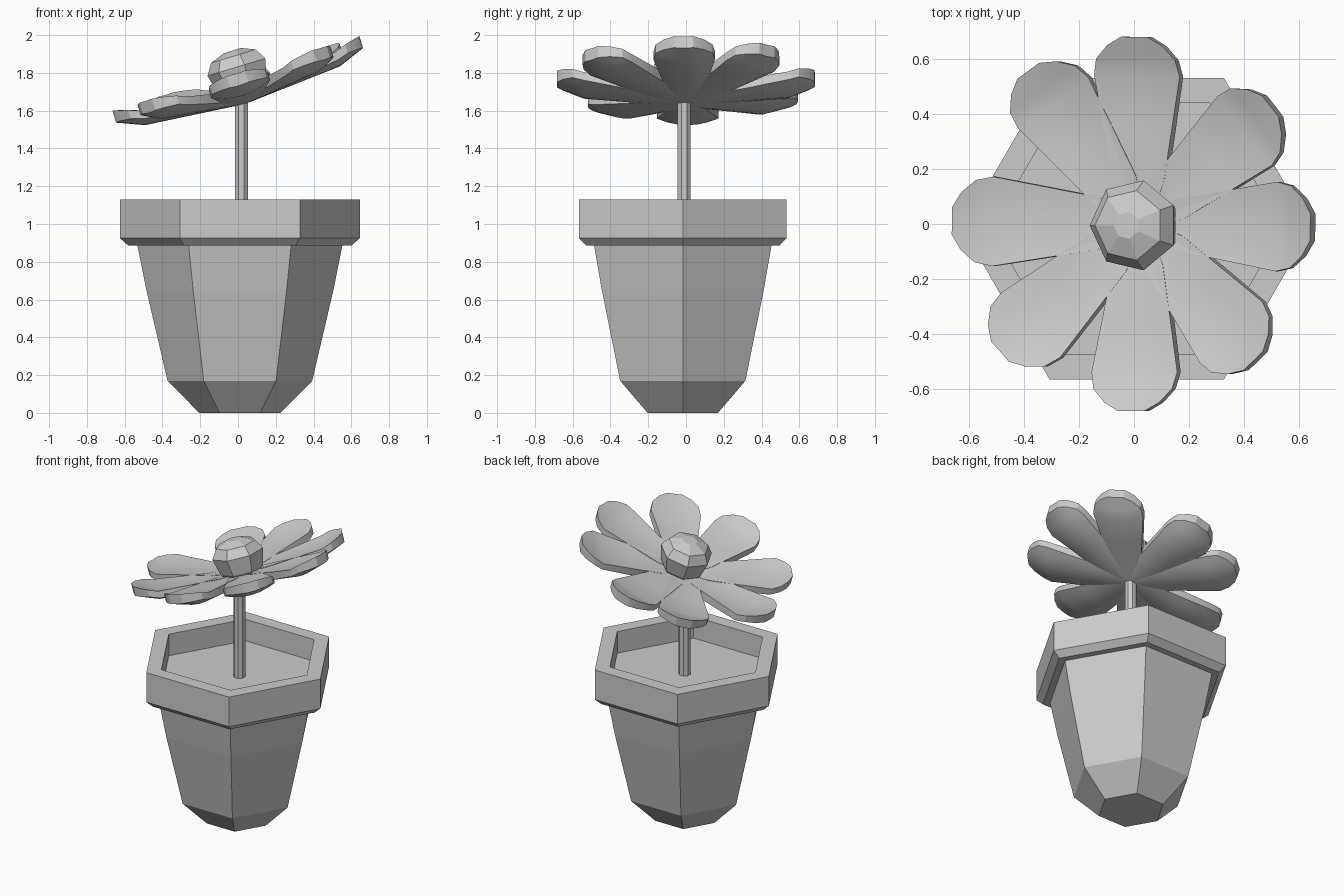
import bpy, bmesh
from math import radians, cos, sin, pi
from mathutils import Matrix

if "Cube" in bpy.data.objects:
    bpy.data.objects.remove(bpy.data.objects["Cube"])


def make_object(name, verts, faces, matrix=None, smooth_angle=None):
    bm = bmesh.new()
    vs = [bm.verts.new(v) for v in verts]
    for f in faces:
        bm.faces.new([vs[i] for i in f])
    bmesh.ops.recalc_face_normals(bm, faces=bm.faces)
    mesh = bpy.data.meshes.new(name)
    bm.to_mesh(mesh)
    bm.free()
    if matrix:
        mesh.transform(matrix)
    if smooth_angle:
        for p in mesh.polygons:
            p.use_smooth = True
        mesh.set_sharp_from_angle(angle=radians(smooth_angle))
    ob = bpy.data.objects.new(name, mesh)
    bpy.context.collection.objects.link(ob)
    return ob


def lathe(name, profile, sides, matrix, start=0.0, smooth_angle=None):
    """Closed solid from (radius, height) rings, capped at both ends."""
    verts, faces = [], []
    for r, z in profile:
        for k in range(sides):
            a = start + 2 * pi * k / sides
            verts.append((r * cos(a), r * sin(a), z))
    for i in range(len(profile) - 1):
        for k in range(sides):
            n = (k + 1) % sides
            a, b = i * sides, (i + 1) * sides
            faces.append((a + k, a + n, b + n, b + k))
    faces.append(list(range(sides)))
    faces.append(list(range((len(profile) - 1) * sides, len(verts))))
    return make_object(name, verts, faces, matrix, smooth_angle)


# Hexagonal pot with overhanging rim and recessed soil
lathe("pot", [(0.215, 0), (0.383, 0.17), (0.495, 0.65), (0.542, 0.885),
              (0.59, 0.885), (0.635, 0.925), (0.635, 1.13),
              (0.53, 1.13), (0.53, 0.98)],
      6, Matrix.Translation((0.01, -0.017, 0)))

# Stem
lathe("stem", [(0.038, 0.97), (0.038, 1.68)], 8,
      Matrix.Translation((0.018, -0.01, 0)), start=pi / 8)

# Flower head frame, leaning to the left
head = Matrix.Translation((0.035, 0, 1.645)) @ Matrix.Rotation(radians(-16.8), 4, 'Y')

# Flower centre: seven-sided faceted dome
lathe("flower_centre", [(0.10, 0.03), (0.14, 0.08), (0.168, 0.19), (0.13, 0.25), (0.05, 0.28)], 7,
      head @ Matrix.Translation((0.02, -0.005, 0)), start=pi)

# Petals: cupped paddles with upturned rounded tips, (radius, half width) rows
ROWS = [(0.02, 0.04), (0.15, 0.095), (0.35, 0.13), (0.54, 0.163),
        (0.60, 0.15), (0.65, 0.105), (0.682, 0.05)]
COLS = 7


def petal(name, angle):
    verts, faces = [], []
    for level in (0, 1):
        for r, w in ROWS:
            h = 0.085 * min(r, 0.54) + 0.40 * max(0, r - 0.54)
            for j in range(COLS):
                y = w * (2 * j / (COLS - 1) - 1)
                c = (y / 0.16) ** 2
                z = h + 0.055 + 0.015 * c if level else h - 0.01 + 0.035 * c
                verts.append((r, y, z))
    n, m = len(ROWS), COLS
    size = n * m
    for o in (0, size):
        for i in range(n - 1):
            for j in range(m - 1):
                a = o + i * m + j
                faces.append((a, a + 1, a + m + 1, a + m))
    border = ([j for j in range(m)] + [i * m + m - 1 for i in range(1, n)] +
              [(n - 1) * m + j for j in range(m - 2, -1, -1)] +
              [i * m for i in range(n - 2, 0, -1)])
    for a, b in zip(border, border[1:] + border[:1]):
        faces.append((a, b, b + size, a + size))
    make_object(name, verts, faces,
                head @ Matrix.Rotation(radians(angle), 4, 'Z'), smooth_angle=25)


for k, angle in enumerate((-1, 39, 89, 125, 179, 223, 270, 313)):
    petal(f"petal_{k + 1}", angle)
